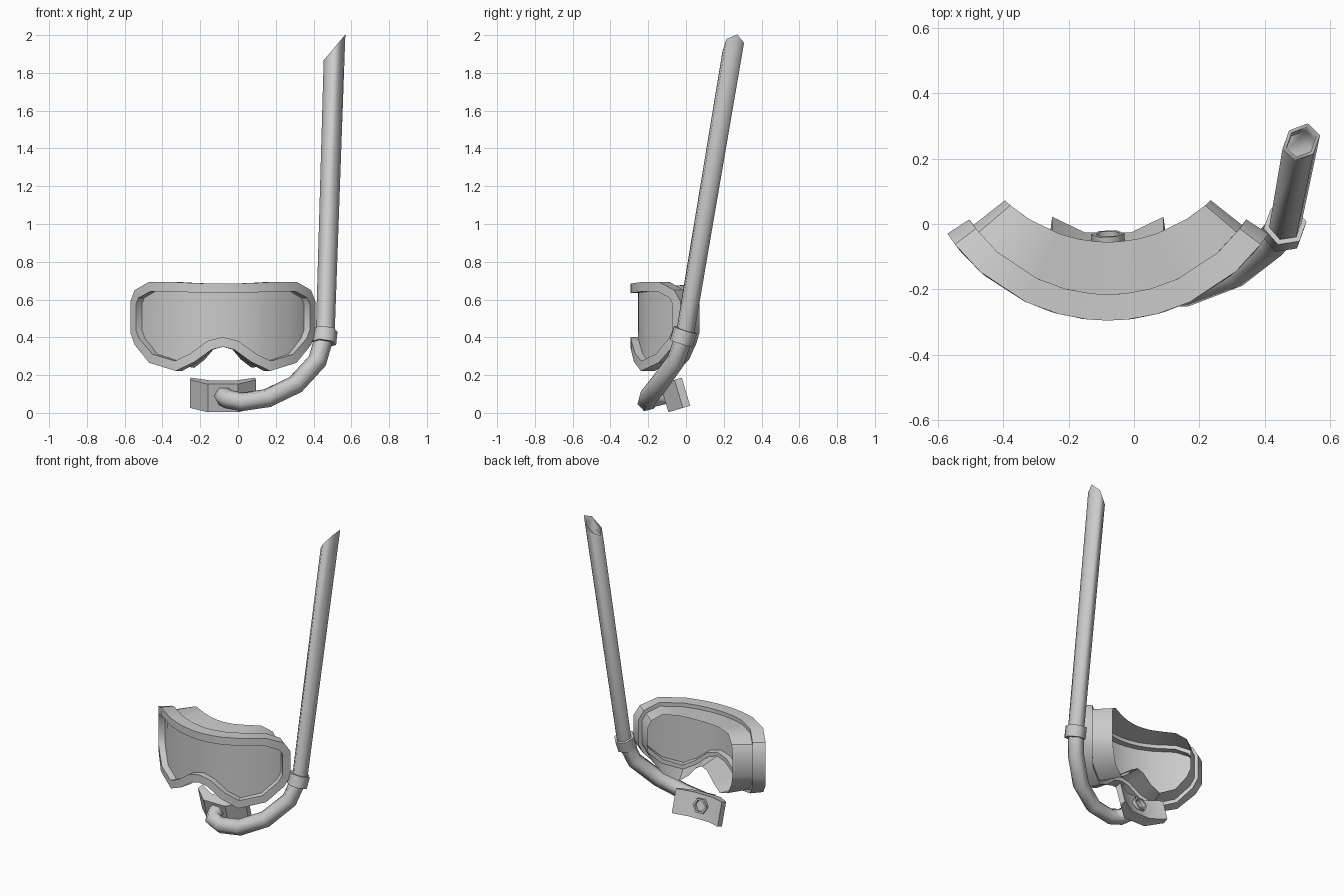
import bpy, bmesh, math
from mathutils import Vector, Quaternion

if "Cube" in bpy.data.objects:
    bpy.data.objects.remove(bpy.data.objects["Cube"])

CX, CY, R = -0.08, 0.29, 0.585      # axis and radius of the curved mask


def make(name, verts, faces, angle):
    me = bpy.data.meshes.new(name)
    me.from_pydata([tuple(v) for v in verts], [], faces)
    bm = bmesh.new()
    bm.from_mesh(me)
    bmesh.ops.recalc_face_normals(bm, faces=bm.faces)
    bm.to_mesh(me)
    bm.free()
    ob = bpy.data.objects.new(name, me)
    bpy.context.collection.objects.link(ob)
    bpy.ops.object.select_all(action='DESELECT')
    ob.select_set(True)
    bpy.context.view_layer.objects.active = ob
    bpy.ops.object.shade_smooth_by_angle(angle=math.radians(angle))
    return ob


def loft(rings, closed=False, caps=False):
    """Connect equal-length vertex rings with quads."""
    n = len(rings[0])
    verts = [v for r in rings for v in r]
    faces = []
    m = len(rings)
    for k in range(m if closed else m - 1):
        a, b = k * n, ((k + 1) % m) * n
        faces += [(a + i, a + (i + 1) % n, b + (i + 1) % n, b + i) for i in range(n)]
    if caps:
        faces += [tuple(range(n)), tuple(range((m - 1) * n, m * n))]
    return verts, faces


# Mask outline, right half: paired top and bottom heights per column
cols = [0, .06, .15, .25, .39, .467, .49]
top = [.684, .685, .687, .692, .694, .65, .59]
bot = [.35, .335, .27, .222, .265, .36, .425]
half = [(R * math.asin(d / R), z) for d, z in zip(cols, top)]
half += [(R * math.asin(d / R), z) for d, z in reversed(list(zip(cols, bot)))]
outline = [Vector(p) for p in half + [(-s, z) for s, z in half[12:0:-1]]]
N = len(outline)


def inset(w):
    res = []
    for i, p in enumerate(outline):
        a = (p - outline[i - 1]).normalized()
        b = (outline[(i + 1) % N] - p).normalized()
        na, nb = Vector((a.y, -a.x)), Vector((b.y, -b.x))
        m = (na + nb).normalized()
        res.append(p + m * w / max(m.dot(na), .5))
    return res


def bend(pts, r, flare=0.0):
    """Wrap flat outline points around the vertical mask axis."""
    res = []
    for p in pts:
        t = p.x / R
        q = r + flare * t * t
        res.append((CX + q * math.sin(t), CY - q * math.cos(t), p.y))
    return res


inner = inset(.05)
make("mask_frame", *loft([bend(outline, R), bend(inner, R),
                          bend(inner, .505), bend(outline, .505)], closed=True), 35)
make("mask_skirt", *loft([bend(inset(.025), .507), bend(inset(.016), .345, .04)]), 35)

# Lens: strips between top and bottom columns
lens_faces = []
for i in range(6):
    q = (i, i + 1, 12 - i, 13 - i)
    lens_faces += [q, tuple((N - k) % N for k in reversed(q))]
make("mask_lens", bend(inner, .545), lens_faces, 35)

# Snorkel: hexagonal tube swept from the top to the mouth end
path = [Vector(p) for p in [
    (.511, .25, 1.935), (.462, -.005, .42), (.42, -.055, .275), (.305, -.145, .15),
    (.155, -.203, .078), (.02, -.208, .058), (-.05, -.19, .072),
    (-.075, -.14, .085), (-.08, -.03, .11)]]
dirs = [(b - a).normalized() for a, b in zip(path, path[1:])]
tang = [dirs[0]] + [(a + b).normalized() for a, b in zip(dirs, dirs[1:])] + [dirs[-1]]
u = Vector((1, 0, 0))
u = (u - tang[0] * u.dot(tang[0])).normalized()
u = Quaternion(tang[0], math.radians(-10)) @ u
frames = []
for i, t in enumerate(tang):
    if i:
        u = tang[i - 1].rotation_difference(t) @ u
        u = (u - t * u.dot(t)).normalized()
    frames.append((u.copy(), t.cross(u)))


def ring(c, f, r, n=6):
    return [c + r * (f[0] * math.cos(2 * math.pi * k / n) + f[1] * math.sin(2 * math.pi * k / n))
            for k in range(n)]


def slant(pts):
    """Slide points along the tube onto the slanted top cut."""
    d = dirs[0]
    return [p + d * ((1.935 + 1.19 * (p.x - .511) - p.z) / (d.z - 1.19 * d.x)) for p in pts]


lip = slant(ring(path[0], frames[0], .044))
rings = [[p + dirs[0] * .06 for p in lip], lip, slant(ring(path[0], frames[0], .056))]
rings += [ring(p, f, .051) for p, f in zip(path[1:], frames[1:])]
lip = ring(path[-1], frames[-1], .038)
rings += [lip, [p - dirs[-1] * .05 for p in lip]]
make("snorkel_tube", *loft(rings, caps=True), 65)

# Clip collar around the tube
axis = Vector((.1, .3, .95)).normalized()
cu = (frames[1][0] - axis * frames[1][0].dot(axis)).normalized()
cf = (cu, axis.cross(cu))
c = Vector((.458, -.014, .405))
lo, hi = c - axis * .037, c + axis * .037
make("tube_collar", *loft([ring(lo, cf, .067), ring(hi, cf, .067),
                           ring(hi, cf, .045), ring(lo, cf, .045)], closed=True), 65)

# Mouthpiece: bent plate profile, extruded upward and tilted
prof = [(-.17, 0), (-.07, -.05), (.07, -.05), (.17, 0),
        (.175, -.04), (.08, -.12), (-.08, -.12), (-.175, -.04)]
ca, sa = math.cos(.29), math.sin(.29)


def plate(w):
    return [(CX + x, .022 + v * ca - w * sa, .038 + v * sa + w * ca) for x, v in prof]


verts, faces = loft([plate(0), plate(.155)])
for b in (0, 8):
    faces += [(b + i, b + i + 1, b + 6 - i, b + 7 - i) for i in range(3)]
make("mouthpiece", verts, faces, 35)
